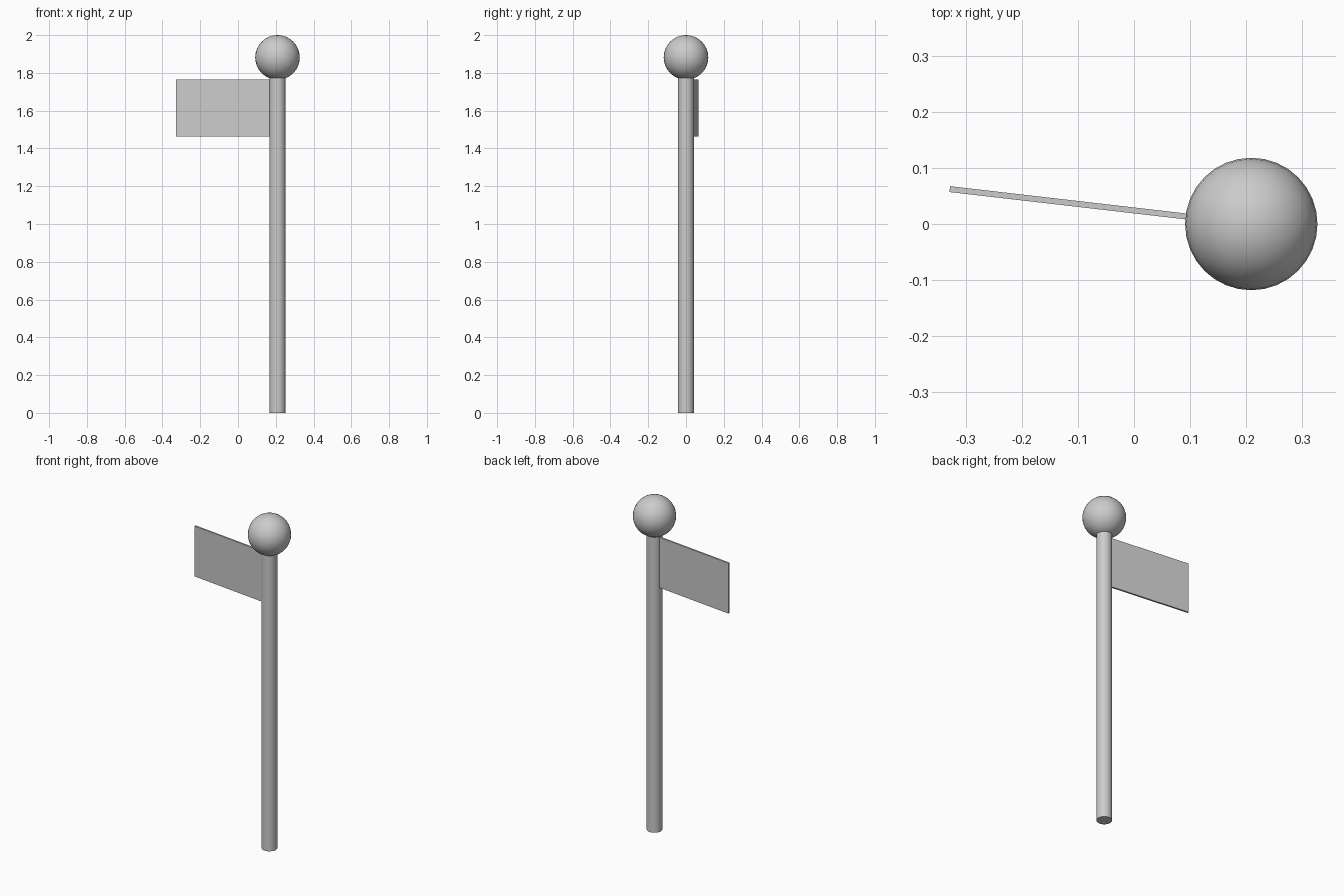
import bpy
import math

if "Cube" in bpy.data.objects:
    bpy.data.objects.remove(bpy.data.objects["Cube"])

POLE_X = 0.209
POLE_R = 0.0425
BALL_R = 0.118
BALL_Z = 2.0 - BALL_R
POLE_H = 1.777


def smooth(name):
    obj = bpy.context.object
    obj.name = name
    bpy.ops.object.shade_smooth_by_angle(angle=math.radians(35))


# Round pole standing on the ground
bpy.ops.mesh.primitive_cylinder_add(vertices=32, radius=POLE_R, depth=POLE_H,
                                    location=(POLE_X, 0, POLE_H / 2))
smooth("pole")

# Ball finial on top
bpy.ops.mesh.primitive_uv_sphere_add(segments=32, ring_count=16, radius=BALL_R,
                                     location=(POLE_X, 0, BALL_Z))
smooth("finial_ball")

# Thin flag panel, swung slightly backwards around the pole
angle = math.radians(180 - 6.6)
inner, outer = POLE_R - 0.003, 0.541
mid = (inner + outer) / 2
bpy.ops.mesh.primitive_cube_add(
    size=1,
    location=(POLE_X + mid * math.cos(angle), mid * math.sin(angle), 1.615),
    rotation=(0, 0, angle))
flag = bpy.context.object
flag.name = "flag"
flag.scale = (outer - inner, 0.0105, 0.302)
bpy.ops.object.transform_apply(location=False, rotation=False, scale=True)
